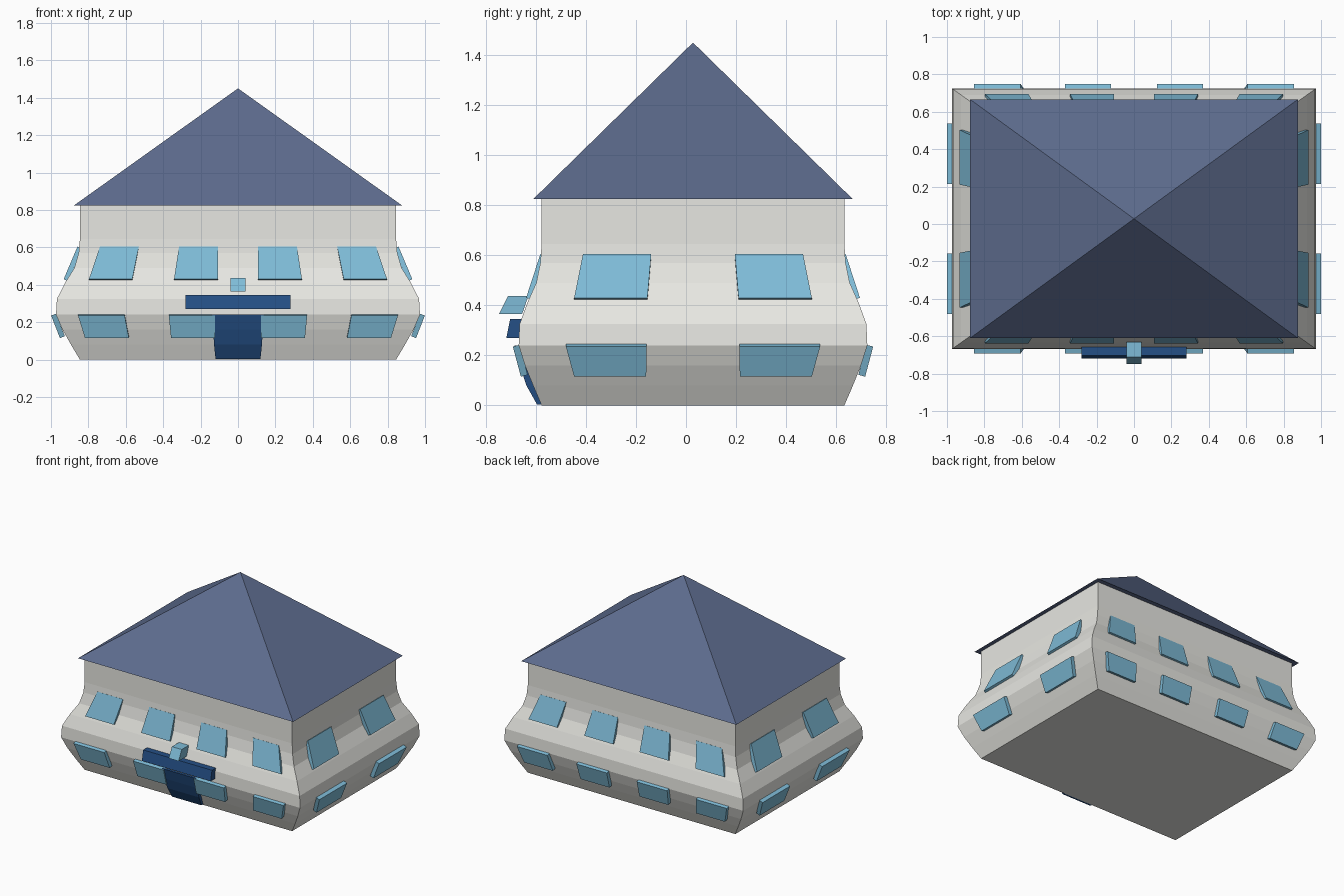
import bpy, bmesh
from mathutils import Vector

if "Cube" in bpy.data.objects:
    bpy.data.objects.remove(bpy.data.objects["Cube"])

CY = 0.028  # centre line of the house in y


def material(name, rgb):
    m = bpy.data.materials.new(name)
    m.diffuse_color = (*rgb, 1)
    m.use_nodes = True
    m.node_tree.nodes["Principled BSDF"].inputs["Base Color"].default_value = m.diffuse_color
    return m


WALL = material("wall_cream", (0.80, 0.80, 0.76))
ROOF = material("roof_slate", (0.11, 0.15, 0.27))
GLASS = material("window_blue", (0.21, 0.50, 0.68))
NAVY = material("door_navy", (0.018, 0.08, 0.24))


def loft(name, rings, mat):
    """Join equally sized rings of points into a closed solid."""
    bm = bmesh.new()
    loops = [[bm.verts.new(p) for p in ring] for ring in rings]
    n = len(loops[0])
    for a, b in zip(loops, loops[1:]):
        for i in range(n):
            j = (i + 1) % n
            bm.faces.new((a[i], a[j], b[j], b[i]))
    bm.faces.new(loops[0][::-1])
    bm.faces.new(loops[-1])
    bmesh.ops.remove_doubles(bm, verts=bm.verts, dist=1e-5)
    bmesh.ops.recalc_face_normals(bm, faces=bm.faces)
    me = bpy.data.meshes.new(name)
    bm.to_mesh(me)
    bm.free()
    me.materials.append(mat)
    ob = bpy.data.objects.new(name, me)
    bpy.context.collection.objects.link(ob)
    return ob


def rect(hx, hy, z):
    return [(-hx, CY - hy, z), (hx, CY - hy, z), (hx, CY + hy, z), (-hx, CY + hy, z)]


# Bulging walls: (height, half width), depth in proportion
PROFILE = [(0, .845), (.08, .893), (.16, .938), (.24, .973), (.325, .968),
           (.41, .925), (.49, .875), (.57, .852), (.645, .845), (.825, .845)]
loft("walls", [rect(w, w * .605 / .845, z) for z, w in PROFILE], WALL)

# Pyramid roof
roof = bmesh.new()
base = [roof.verts.new(p) for p in rect(.876, .638, .825)]
tip = roof.verts.new((0, CY, 1.45))
roof.faces.new(base[::-1])
for i in range(4):
    roof.faces.new((base[i], base[(i + 1) % 4], tip))
me = bpy.data.meshes.new("roof")
roof.to_mesh(me)
roof.free()
me.materials.append(ROOF)
bpy.context.collection.objects.link(bpy.data.objects.new("roof", me))


def window(name, side, sign, mirror, low, high):
    """Slanted pane; low and high are (inner edge, outer edge, distance out, z)."""
    def place(u, d, z):
        u, d = u * mirror, d * sign
        return Vector((u, d + CY, z) if side == "y" else (d, u + CY, z))
    corners = [place(low[0], low[2], low[3]), place(low[1], low[2], low[3]),
               place(high[1], high[2], high[3]), place(high[0], high[2], high[3])]
    nrm = (corners[1] - corners[0]).cross(corners[3] - corners[0]).normalized()
    axis = 1 if side == "y" else 0
    if nrm[axis] * sign < 0:
        nrm = -nrm
    loft(name, [[c - nrm * .028 for c in corners], corners], GLASS)


# Panes of the long walls and of the short walls
LONG = [((.108, .342, .667, .43), (.108, .315, .610, .605)),
        ((.565, .797, .667, .43), (.53, .738, .610, .605)),
        ((.122, .358, .688, .115), (.122, .37, .720, .235)),
        ((.583, .818, .688, .115), (.606, .855, .720, .235))]
SHORT = [((.182, .475, .932, .43), (.167, .44, .858, .605)),
         ((.187, .475, .952, .115), (.186, .508, .999, .235))]
for side, panes in (("y", LONG), ("x", SHORT)):
    for sign in (-1, 1):
        for mirror in (-1, 1):
            for low, high in panes:
                window("window", side, sign, mirror, low, high)

# Door following the wall curve: (half width, outer y, z)
DOOR = [(.12, -.595, .003), (.128, -.638, .08), (.133, -.665, .16), (.138, -.686, .24)]
loft("door", [[(-w, y, z), (w, y, z), (w, y + .04, z), (-w, y + .04, z)]
              for w, y, z in DOOR], NAVY)


def leaning_block(name, w, bottom, top, mat):
    """Block with (front y, back y, z) at its bottom and top."""
    loft(name, [[(-w, f, z), (w, f, z), (w, b, z), (-w, b, z)]
                for f, b, z in (bottom, top)], mat)


# Canopy and lamp above the door
leaning_block("door_canopy", .28, (-.718, -.655, .27), (-.703, -.645, .345), NAVY)
leaning_block("door_lamp", .04, (-.748, -.655, .365), (-.712, -.63, .437), GLASS)
